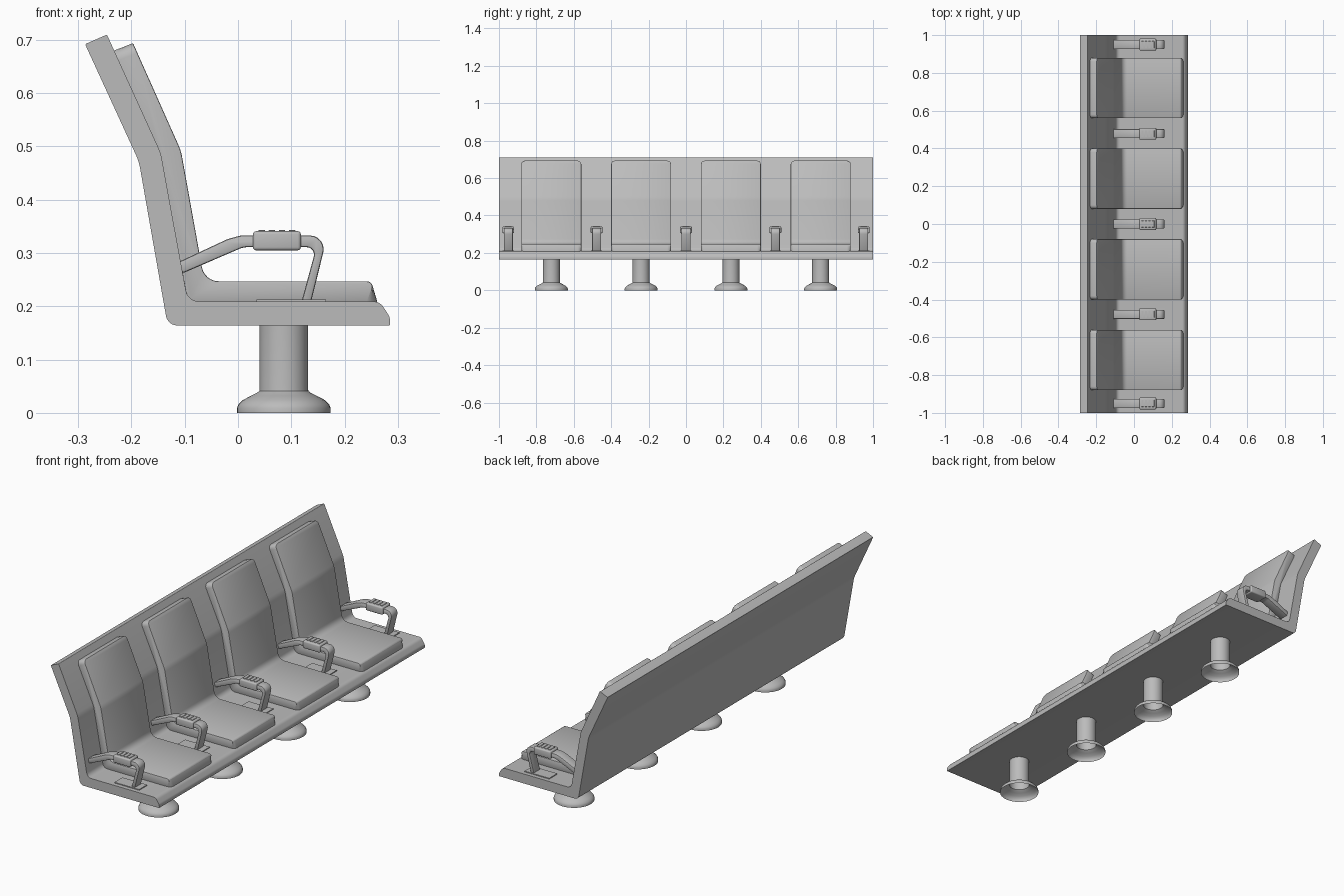
import bpy, bmesh, math
from mathutils import Vector, Matrix

if "Cube" in bpy.data.objects:
    bpy.data.objects.remove(bpy.data.objects["Cube"])

grey = bpy.data.materials.new("plain grey")
grey.diffuse_color = (0.5, 0.5, 0.5, 1)
grey.use_nodes = True
grey.node_tree.nodes["Principled BSDF"].inputs["Base Color"].default_value = grey.diffuse_color


def finish(name, bm, y=0.0, bevel=0.0, segs=2):
    bmesh.ops.recalc_face_normals(bm, faces=bm.faces)
    me = bpy.data.meshes.new(name)
    bm.to_mesh(me)
    bm.free()
    ob = bpy.data.objects.new(name, me)
    bpy.context.collection.objects.link(ob)
    me.materials.append(grey)
    ob.location.y = y
    bpy.ops.object.select_all(action='DESELECT')
    ob.select_set(True)
    bpy.context.view_layer.objects.active = ob
    if bevel:
        m = ob.modifiers.new("soft edges", 'BEVEL')
        m.width, m.segments = bevel, segs
        m.limit_method, m.angle_limit = 'ANGLE', math.radians(50)
        bpy.ops.object.modifier_apply(modifier=m.name)
    bpy.ops.object.shade_smooth_by_angle(angle=math.radians(35))
    return ob


def fillet(points, n=6):
    """Round each corner (x, z, radius) of a closed profile."""
    out = []
    for i, (x, z, r) in enumerate(points):
        p = Vector((x, z))
        a = Vector(points[i - 1][:2]) - p
        b = Vector(points[(i + 1) % len(points)][:2]) - p
        if r == 0:
            out.append(p)
            continue
        half = a.angle(b) / 2
        d = min(r / math.tan(half), a.length * 0.48, b.length * 0.48)
        r = d * math.tan(half)
        u, v = a.normalized(), b.normalized()
        c = p + (u + v).normalized() * (r / math.sin(half))
        s, e = p + u * d - c, p + v * d - c
        sweep = s.angle(e)
        for k in range(n + 1):
            t = k / n
            out.append(c + (s * math.sin((1 - t) * sweep) + e * math.sin(t * sweep)) / math.sin(sweep))
    return out


def extrude(points, width):
    """Closed x-z profile extruded along y, centred on y = 0."""
    bm = bmesh.new()
    pts = fillet(points)
    rows = [[bm.verts.new((p.x, s * width / 2, p.y)) for p in pts] for s in (-1, 1)]
    bm.faces.new(rows[0])
    bm.faces.new(rows[1])
    for i in range(len(pts)):
        bm.faces.new((rows[0][i - 1], rows[0][i], rows[1][i], rows[1][i - 1]))
    return bm


def box(name, x, z, size, y=0.0, bevel=0.0, segs=2):
    bm = bmesh.new()
    bmesh.ops.create_cube(bm, size=1, matrix=Matrix.Translation((x, 0, z)) @ Matrix.Diagonal((*size, 1)))
    return finish(name, bm, y, bevel, segs)


# Bench shell: seat and back in one bent slab
shell = [(-.287, .692, .003), (-.246, .71, .003), (-.145, .488, .1), (-.094, .209, .025),
         (.266, .209, .022), (.285, .18, .02), (.285, .164, .002), (-.132, .164, .022),
         (-.186, .472, .1)]
finish("bench_shell", extrude(shell, 2.0))

# Cushions: padded seat and back with rounded corners
cushion = [(-.235, .679, 0), (-.197, .694, 0), (-.107, .492, .1), (-.063, .247, .032),
           (.25, .247, .012), (.262, .207, 0), (-.094, .207, .025), (-.147, .488, .1)]
top_mid, front_mid = Vector((-.216, .686)), Vector((.257, .225))
for i, y in enumerate((-.72, -.24, .24, .72)):
    bm = extrude(cushion, .32)
    corners = []
    for e in bm.edges:
        a, b = e.verts
        mid = (a.co + b.co) / 2
        flat = Vector((mid.x, mid.z))
        if abs(a.co.y - b.co.y) < 1e-5 and min((flat - top_mid).length, (flat - front_mid).length) < .008:
            corners.append(e)
    bmesh.ops.bevel(bm, geom=corners, offset=.02, segments=4, profile=.5, affect='EDGES')
    finish(f"cushion_{i + 1}", bm, y, bevel=.006)

    # Pedestal leg with flared foot, open underneath
    bm = bmesh.new()
    prof = [(.088, 0), (.088, .009), (.085, .016), (.077, .024), (.062, .032), (.05, .038),
            (.046, .041), (.0455, .046), (.0455, .166)]
    vs = [bm.verts.new((r, 0, z)) for r, z in prof]
    es = [bm.edges.new(p) for p in zip(vs, vs[1:])]
    bmesh.ops.spin(bm, geom=vs + es, cent=(0, 0, 0), axis=(0, 0, 1), angle=math.tau, steps=40)
    bmesh.ops.remove_doubles(bm, verts=bm.verts, dist=1e-5)
    leg = finish(f"pedestal_leg_{i + 1}", bm, y)
    leg.location.x = .086

# Armrests: bent bar, grip with ridges and foot plate
bar = [(-.112, .283, 0), (-.02, .326, .04), (.005, .333, .04), (.168, .333, .026), (.137, .208, 0),
       (.119, .208, 0), (.147, .311, .014), (.01, .311, .04), (-.104, .262, 0)]
for i, y in enumerate((-.95, -.478, 0, .478, .95)):
    finish(f"arm_bar_{i + 1}", extrude(bar, .048), y, bevel=.004)
    box(f"arm_grip_{i + 1}", .073, .323, (.09, .063, .036), y, .006, 3)
    box(f"arm_plate_{i + 1}", .1, .2105, (.13, .06, .005), y)
    for k in range(4):
        box(f"grip_ridge_{i + 1}_{k + 1}", .073 + (k - 1.5) * .019, .341, (.012, .036, .005), y, .001, 1)
